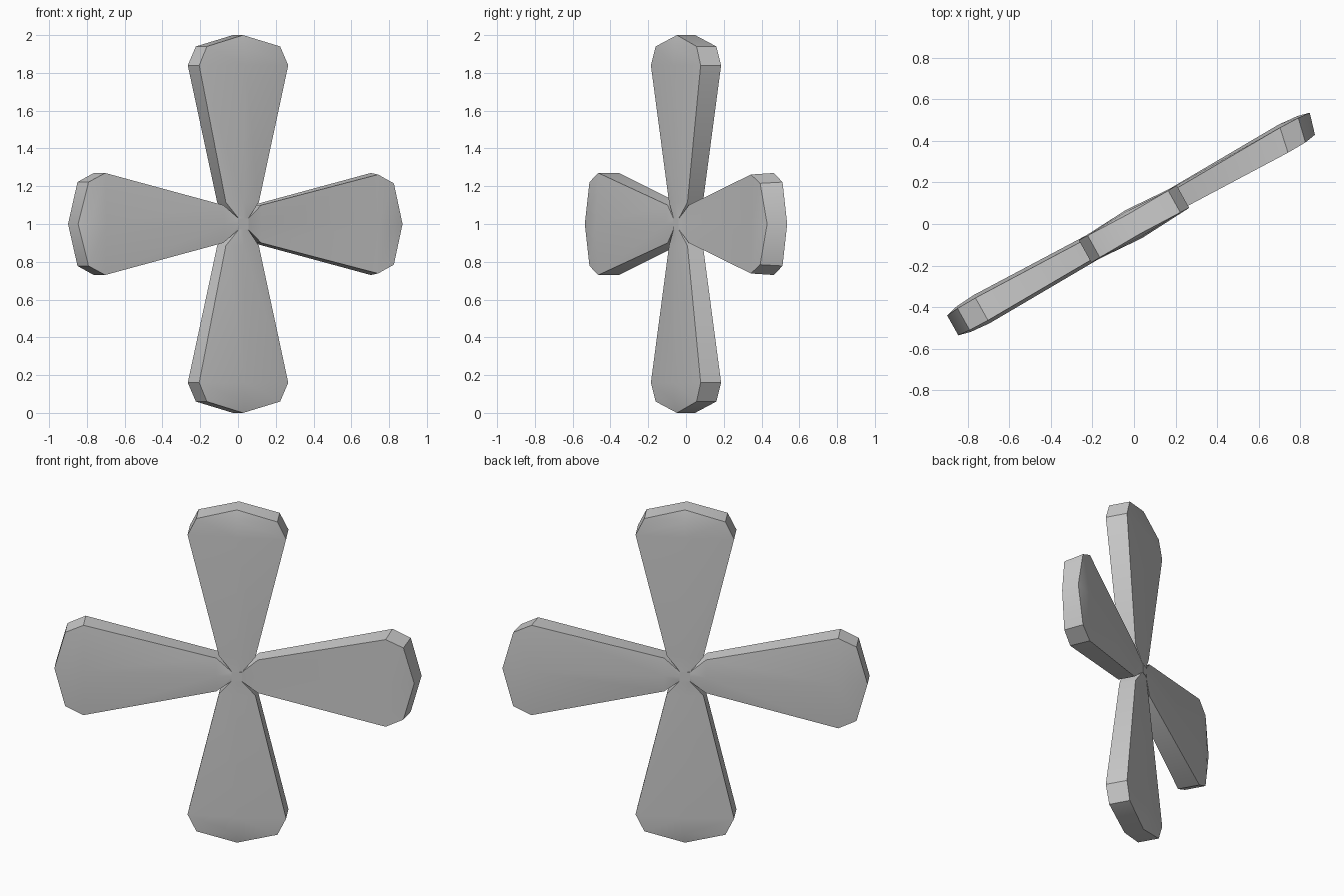
import bpy, bmesh, math
from mathutils import Matrix

if "Cube" in bpy.data.objects:
    bpy.data.objects.remove(bpy.data.objects["Cube"])

# blade stations: distance from hub, half width, edge half depth, ridge half depth
STATIONS = [(0.027, 0.027, 0.06, 0.06),
            (0.115, 0.10, 0.047, 0.062),
            (0.84, 0.27, 0.062, 0.078),
            (0.94, 0.222, 0.060, 0.070),
            (1.0, 0.0, 0.050, 0.055)]
YAW = Matrix.Rotation(math.radians(29.2), 4, 'Z')
LIFT = Matrix.Translation((0, 0, 1))


def finish(bm, name, angle):
    bmesh.ops.recalc_face_normals(bm, faces=bm.faces)
    me = bpy.data.meshes.new(name)
    bm.to_mesh(me)
    bm.free()
    ob = bpy.data.objects.new(name, me)
    bpy.context.collection.objects.link(ob)
    bpy.ops.object.select_all(action='DESELECT')
    ob.select_set(True)
    bpy.context.view_layer.objects.active = ob
    bpy.ops.object.shade_smooth_by_angle(angle=math.radians(angle))


def blade(name, turn, flat_front=False):
    bm = bmesh.new()
    rings = []
    for r, w, edge, ridge in STATIONS:
        ring = []
        for side in (-1, 1):                      # front (-y), back (+y)
            flat = flat_front and side < 0
            s = 0.97 if flat and r > 0.2 else 1   # flat face is slightly inset
            mid = edge if flat else ridge
            ws = (-w, 0, w) if w else (0,)
            ring.append([bm.verts.new((r * s, side * (edge if a and w else mid), a * s))
                         for a in ws])
        rings.append(ring)
    # broad faces and side walls between stations
    for (f0, b0), (f1, b1) in zip(rings, rings[1:]):
        for p, q in ((f0, f1), (b0, b1)):
            for i in (0, 1):
                if len(q) == 1:
                    bm.faces.new((p[i], p[i + 1], q[0]))
                else:
                    bm.faces.new((p[i], p[i + 1], q[i + 1], q[i]))
        for k in (0, -1):
            bm.faces.new((f0[k], f1[k], b1[k], b0[k]))
    # inner end cap
    f, b = rings[0]
    bm.faces.new(f + b[::-1])
    bm.transform(LIFT @ YAW @ Matrix.Rotation(math.radians(turn), 4, 'Y'))
    finish(bm, name, 35)


# four blades
blade("blade_right", 0, flat_front=True)
blade("blade_bottom", 90)
blade("blade_left", 180)
blade("blade_top", 270)

# small square hub
bm = bmesh.new()
bmesh.ops.create_cube(bm, size=1, matrix=LIFT @ YAW @ Matrix.Diagonal((0.056, 0.124, 0.056, 1)))
finish(bm, "hub", 30)
